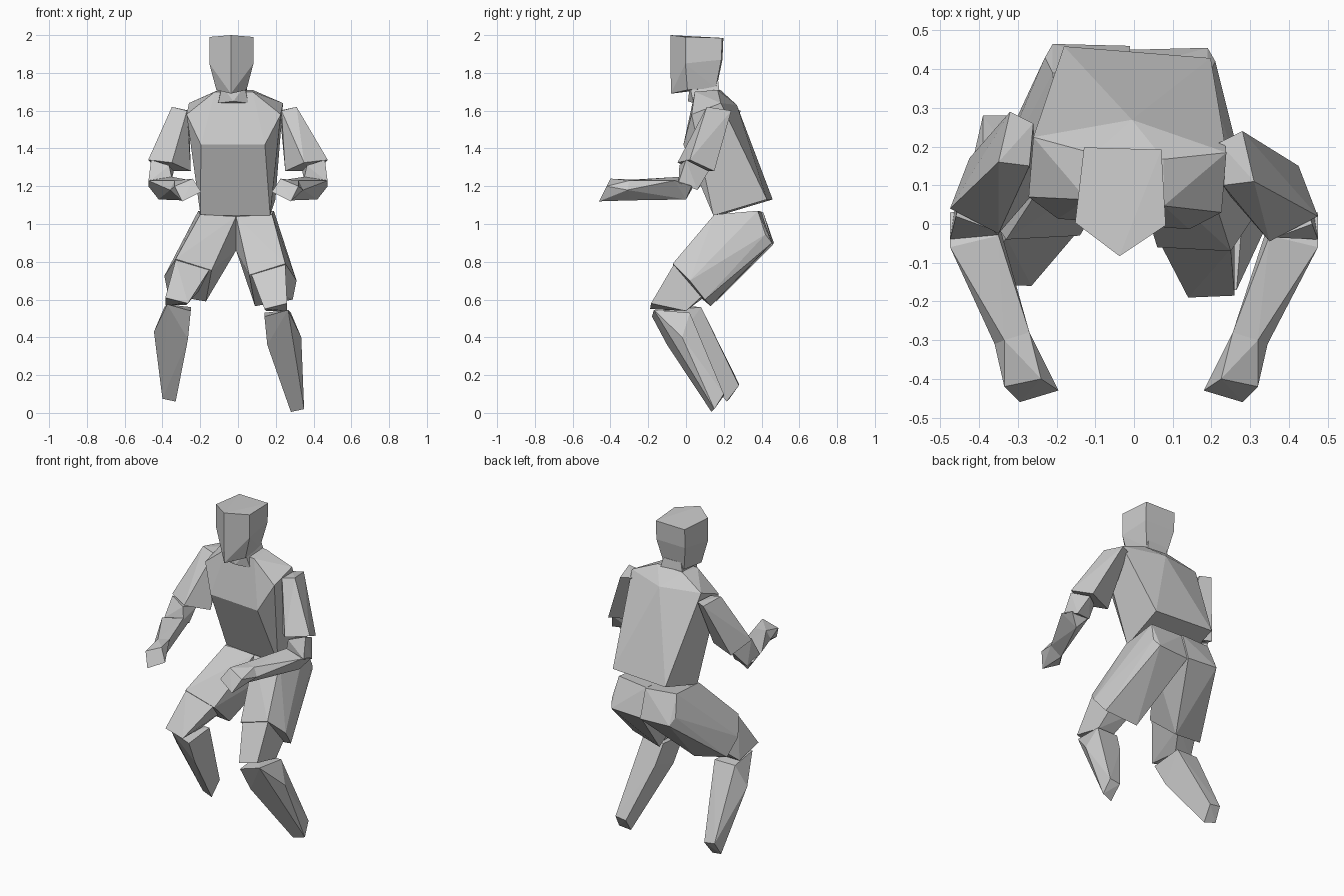
import bpy
import bmesh
from mathutils import Matrix, Vector

default_cube = bpy.data.objects.get("Cube")
if default_cube:
    bpy.data.objects.remove(default_cube, do_unlink=True)

# One plain grey for the whole figure
grey = bpy.data.materials.new("light_grey")
grey.use_nodes = True
colour = (0.6, 0.6, 0.6, 1)
grey.diffuse_color = colour
grey.node_tree.nodes["Principled BSDF"].inputs["Base Color"].default_value = colour


def faceted_part(name, points):
    """Flat-shaded convex block wrapped around a few corner points."""
    bm = bmesh.new()
    for point in points:
        bm.verts.new(point)
    result = bmesh.ops.convex_hull(bm, input=bm.verts)
    unused = {v for v in result["geom_interior"] + result["geom_unused"]
              if isinstance(v, bmesh.types.BMVert) and not v.link_faces}
    bmesh.ops.delete(bm, geom=list(unused), context="VERTS")
    bmesh.ops.dissolve_limit(bm, angle_limit=0.04, verts=bm.verts, edges=bm.edges)
    bmesh.ops.recalc_face_normals(bm, faces=bm.faces)
    mesh = bpy.data.meshes.new(name)
    bm.to_mesh(mesh)
    bm.free()
    mesh.materials.append(grey)
    part = bpy.data.objects.new(name, mesh)
    bpy.context.collection.objects.link(part)
    return part


def symmetric_part(name, half, centre_x, yaw):
    """Mirror the left half, then turn the part slightly about the vertical."""
    turn = Matrix.Translation((centre_x, 0, 0)) @ Matrix.Rotation(yaw, 4, "Z")
    both = [(side * x, y, z) for x, y, z in half for side in (1, -1) if x or side > 0]
    faceted_part(name, [turn @ Vector(point) for point in both])


def limb_segment(name, start, end, start_shift, end_shift):
    """Left segment plus its mirrored right twin, whose ends are posed by the shifts."""
    faceted_part("left_" + name, start + end)
    twin = [Vector((-x, y, z)) + Vector(shift)
            for ring, shift in ((start, start_shift), (end, end_shift))
            for x, y, z in ring]
    faceted_part("right_" + name, twin)


# Torso: waist, chest, shoulders, collar
symmetric_part("torso", [
    (.185, .16, 1.045), (.19, .445, 1.13), (.17, 0, 1.42),
    (.25, .05, 1.58), (.25, .205, 1.64), (0, .27, 1.63),
    (.1, .055, 1.7), (.09, .175, 1.71)], centre_x=-.027, yaw=-.08)

# Neck leaning forward under the head
symmetric_part("neck", [
    (.08, .04, 1.64), (0, .01, 1.65), (.08, .18, 1.68),
    (.06, .02, 1.73), (.06, .17, 1.76)], centre_x=-.025, yaw=0)

# Head with a vertical ridge down the face
symmetric_part("head", [
    (.117, 0, 1.99), (.1, .195, 1.985), (0, -.083, 2),
    (.117, 0, 1.85), (.1, .19, 1.87),
    (.08, .01, 1.71), (.07, .16, 1.72), (0, -.08, 1.69)],
    centre_x=-.035, yaw=-.03)

# Legs
hip = [(.18, .15, 1.05), (.19, .38, 1.07), (.21, .42, .945), (.19, .455, .9),
       (-.01, .17, 1.04), (-.01, .4, 1.06), (-.01, .45, .89), (-.01, .2, .86)]
thigh_end = [(.25, -.07, .79), (.06, -.06, .73), (.31, .02, .7),
             (.29, .1, .6), (.09, .13, .565)]
limb_segment("thigh", hip, thigh_end, (-.02, .01, 0), (-.08, .03, .025))

knee_top = [(.25, -.065, .785), (.07, -.055, .735), (.25, .12, .65), (.12, .12, .63)]
knee_end = [(.14, -.19, .55), (.26, -.185, .58), (.26, 0, .54), (.15, 0, .54)]
limb_segment("knee", knee_top, knee_end, (-.08, .03, .025), (-.125, .03, .03))

shin_top = [(.14, -.18, .51), (.265, -.17, .545), (.28, .02, .53), (.14, .02, .53)]
calf = [(.155, -.1, .36), (.335, -.02, .4), (.16, .07, .41)]
ankle = [(.28, .135, .005), (.35, .15, .02), (.34, .2, .1), (.27, .2, .09)]
limb_segment("shin", shin_top + calf, ankle, (-.11, .06, .03), (-.05, .08, .055))

# Arms
shoulder = [(.31, .11, 1.62), (.28, .24, 1.6), (.22, .21, 1.6), (.23, .1, 1.6)]
arm_end = [(.425, .15, 1.28), (.475, .02, 1.34), (.35, -.045, 1.325), (.25, .07, 1.28)]
limb_segment("upper_arm", shoulder, arm_end, (-.04, .05, 0), (0, .02, 0))

elbow_top = [(.46, 0, 1.34), (.365, -.035, 1.31), (.42, .12, 1.28), (.34, .06, 1.28)]
elbow_end = [(.475, -.04, 1.22), (.35, -.03, 1.24), (.46, .06, 1.18), (.36, .04, 1.19)]
limb_segment("elbow", elbow_top, elbow_end, (0, .02, 0), (0, 0, 0))

forearm_top = [(.475, -.06, 1.23), (.35, -.03, 1.25), (.475, .03, 1.2),
               (.36, .04, 1.2), (.42, 0, 1.13)]
wrist = [(.345, -.31, 1.18), (.32, -.3, 1.23), (.255, -.28, 1.235), (.28, -.3, 1.125)]
limb_segment("forearm", forearm_top, wrist, (0, 0, 0), (-.015, 0, 0))

fist = [(.18, -.43, 1.17), (.225, -.4, 1.24), (.32, -.42, 1.2), (.28, -.46, 1.12)]
limb_segment("hand", wrist, fist, (-.015, 0, 0), (-.015, 0, 0))
